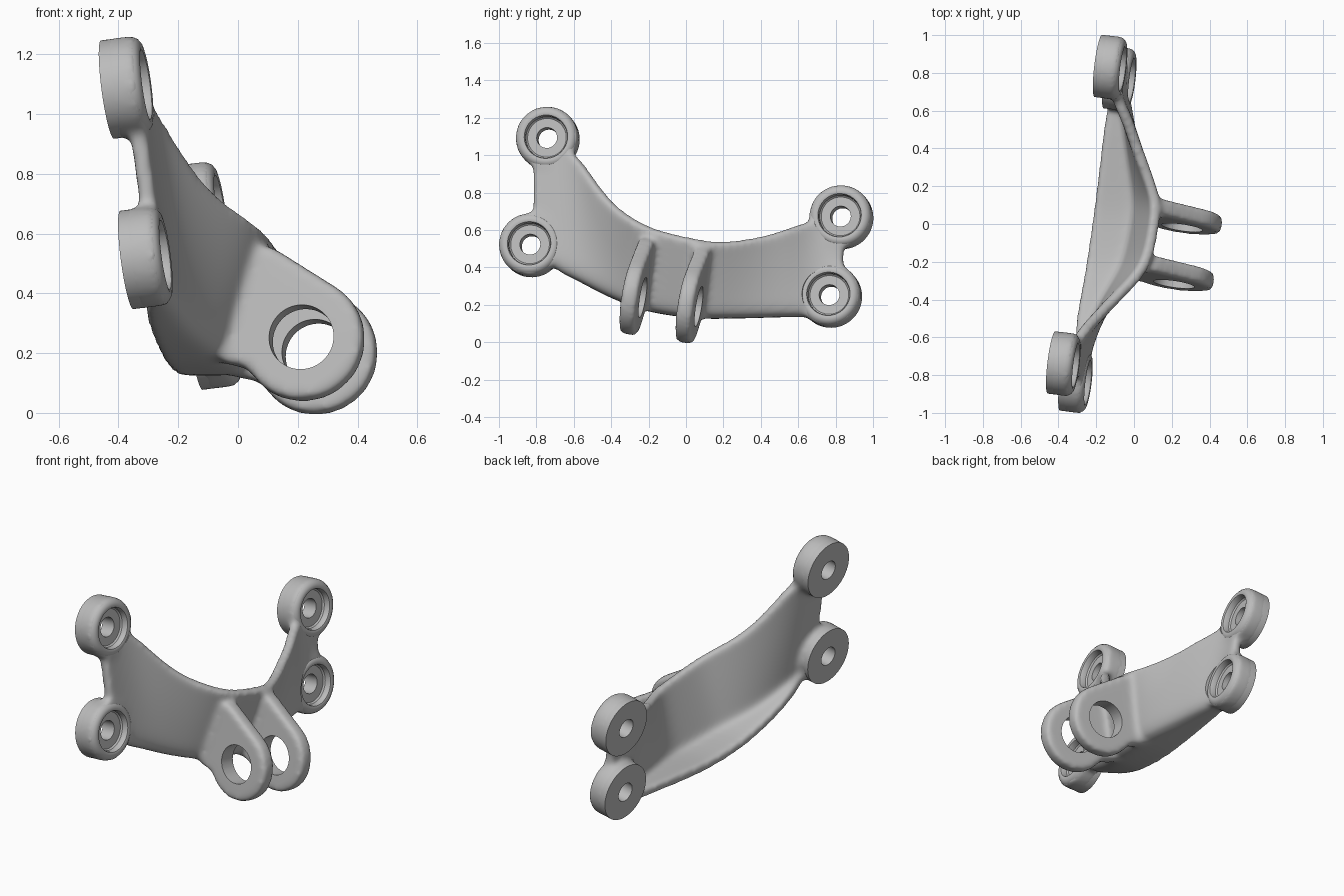
import bpy, bmesh, math
from mathutils import Vector, Matrix

cube = bpy.data.objects.get("Cube")
if cube:
    bpy.data.objects.remove(cube)

metal = bpy.data.materials.new("grey metal")
metal.use_nodes = True
metal.diffuse_color = (0.5, 0.5, 0.5, 1)
metal.node_tree.nodes["Principled BSDF"].inputs["Base Color"].default_value = (0.5, 0.5, 0.5, 1)

# Tilted frame of the bracket: W leaves the mounting plane, U runs along it
W = Vector((0.98, -0.12, 0.13)).normalized()
U = Vector((0.13, 0.98, -0.16))
U = (U - W * U.dot(W)).normalized()
V = W.cross(U)


def at(y, z, w):
    """World point seen at (y, z) with height w above the mounting plane."""
    return Vector(((w - 0.2 - W.y * y - W.z * z) / W.x, y, z))


def frame(origin, a, b, c):
    m = Matrix((a, b, c)).transposed().to_4x4()
    m.translation = origin
    return m


def make(name, bm):
    mesh = bpy.data.meshes.new(name)
    bm.to_mesh(mesh)
    bm.free()
    mesh.materials.append(metal)
    ob = bpy.data.objects.new(name, mesh)
    bpy.context.collection.objects.link(ob)
    return ob


def select(*obs):
    bpy.ops.object.select_all(action='DESELECT')
    for ob in obs:
        ob.select_set(True)
    bpy.context.view_layer.objects.active = obs[0]


def apply_all(ob):
    select(ob)
    bpy.ops.object.convert(target='MESH')


def shade(ob):
    select(ob)
    bpy.ops.object.shade_smooth_by_angle(angle=math.radians(40))


def seat_cylinder(bm, radius, y, z, low, high):
    """Cylinder along W on the seat whose front centre is seen at (y, z)."""
    centre = at(y, z, 0.14) + W * ((low + high) / 2 - 0.14)
    bmesh.ops.create_cone(bm, cap_ends=True, segments=64, radius1=radius, radius2=radius,
                          depth=high - low, matrix=frame(centre, U, V, W))


# Curved web with a lower flange: y, top z, bottom z, top w, bottom w, back w
stations = [
    (-0.82, 1.05, 0.55, 0.12, 0.12, 0.06),
    (-0.72, 1.08, 0.39, 0.12, 0.12, 0.05),
    (-0.61, 1.03, 0.345, 0.14, 0.13, 0.01),
    (-0.50, 0.84, 0.285, 0.21, 0.15, 0),
    (-0.40, 0.72, 0.235, 0.28, 0.18, 0),
    (-0.30, 0.65, 0.195, 0.36, 0.22, 0),
    (-0.20, 0.6, 0.16, 0.405, 0.25, 0),
    (0.0, 0.55, 0.13, 0.41, 0.26, 0),
    (0.1, 0.535, 0.125, 0.405, 0.26, 0),
    (0.2, 0.525, 0.125, 0.37, 0.24, 0),
    (0.4, 0.555, 0.13, 0.27, 0.19, 0),
    (0.55, 0.605, 0.135, 0.21, 0.16, 0),
    (0.65, 0.645, 0.135, 0.15, 0.13, 0.01),
    (0.74, 0.66, 0.135, 0.12, 0.12, 0.05),
    (0.84, 0.66, 0.3, 0.12, 0.12, 0.06),
]
bm = bmesh.new()
rows = []
for y, zt, zb, wt, wb, back in stations:
    row = []
    for k in range(6):
        t = k / 5
        row.append((zt + (zb + 0.035 - zt) * t, wt + (wb - wt) * t))
    row += [(zb, wb - 0.035), (zb, (wb - 0.035 + back) / 2), (zb, back)]
    rows.append([bm.verts.new(at(y, z, w)) for z, w in row])
for r, s in zip(rows, rows[1:]):
    for j in range(len(r) - 1):
        bm.faces.new((r[j], r[j + 1], s[j + 1], s[j]))
body = make("bracket_body", bm)
sub = body.modifiers.new("round", 'SUBSURF')
sub.levels = 2
sub.boundary_smooth = 'PRESERVE_CORNERS'
solid = body.modifiers.new("thickness", 'SOLIDIFY')
solid.thickness = 0.058
solid.offset = -1
apply_all(body)

# Two clevis lugs
lug_centres = [at(-0.275, 0.245, 0.48), at(0.025, 0.2, 0.48)]
outline = [(-0.07, 0.325), (-0.125, 0.325), (-0.285, -0.04), (-0.2, -0.07)]
for k in range(33):
    a = math.radians(-138 + 188 * k / 32)
    outline.append((0.207 * math.cos(a), 0.207 * math.sin(a)))
parts = []
for c in lug_centres:
    bm = bmesh.new()
    face = bm.faces.new([bm.verts.new(c + W * w + V * v - U * 0.045) for w, v in outline])
    ext = bmesh.ops.extrude_face_region(bm, geom=[face])
    bmesh.ops.translate(bm, vec=U * 0.09,
                        verts=[g for g in ext["geom"] if isinstance(g, bmesh.types.BMVert)])
    bmesh.ops.recalc_face_normals(bm, faces=bm.faces)
    parts.append(make("lug", bm))

# Boss cores, which give the web its fillets around each seat
seats = {
    "front_upper_boss": (-0.75, 1.1), "front_lower_boss": (-0.84, 0.53),
    "back_upper_boss": (0.82, 0.68), "back_lower_boss": (0.76, 0.26),
}
for y, z in seats.values():
    bm = bmesh.new()
    seat_cylinder(bm, 0.168, y, z, 0.005, 0.125)
    parts.append(make("boss_core", bm))

# Blend everything into one casting, the second pass cleaning the seams
select(body, *parts)
bpy.ops.object.join()
for size, passes in ((0.011, 8), (0.013, 12)):
    rm = body.modifiers.new("blend", 'REMESH')
    rm.mode = 'VOXEL'
    rm.voxel_size = size
    sm = body.modifiers.new("fillet", 'SMOOTH')
    sm.factor = 0.5
    sm.iterations = passes
apply_all(body)

# Bore the pin hole and clear the boss seats
bm = bmesh.new()
for y, z in seats.values():
    seat_cylinder(bm, 0.14, y, z, -0.16, 0.3)
mid = (lug_centres[0] + lug_centres[1]) / 2
bmesh.ops.create_cone(bm, cap_ends=True, segments=64, radius1=0.109, radius2=0.109,
                      depth=0.7, matrix=frame(mid, V, W, U))
cutter = make("hole_cutter", bm)
cutter.hide_render = True
cut = body.modifiers.new("holes", 'BOOLEAN')
cut.operation = 'DIFFERENCE'
cut.solver = 'EXACT'
cut.object = cutter
apply_all(body)
bpy.data.objects.remove(cutter)
shade(body)

# Counterbored mounting bosses, turned around W
section = [(0.055, 0), (0.166, 0), (0.166, 0.09), (0.163, 0.107), (0.155, 0.121),
           (0.142, 0.13), (0.127, 0.133), (0.117, 0.13), (0.113, 0.122), (0.112, 0.095),
           (0.104, 0.087), (0.055, 0.087)]
SEG = 64
for name, (y, z) in seats.items():
    bm = bmesh.new()
    base = at(y, z, 0.14) - W * 0.14
    rings = []
    for k in range(SEG):
        a = 2 * math.pi * k / SEG
        d = U * math.cos(a) + V * math.sin(a)
        rings.append([bm.verts.new(base + d * r + W * h) for r, h in section])
    for k in range(SEG):
        p, q = rings[k], rings[(k + 1) % SEG]
        for j in range(len(section)):
            n = (j + 1) % len(section)
            bm.faces.new((p[j], q[j], q[n], p[n]))
    bmesh.ops.recalc_face_normals(bm, faces=bm.faces)
    shade(make(name, bm))
